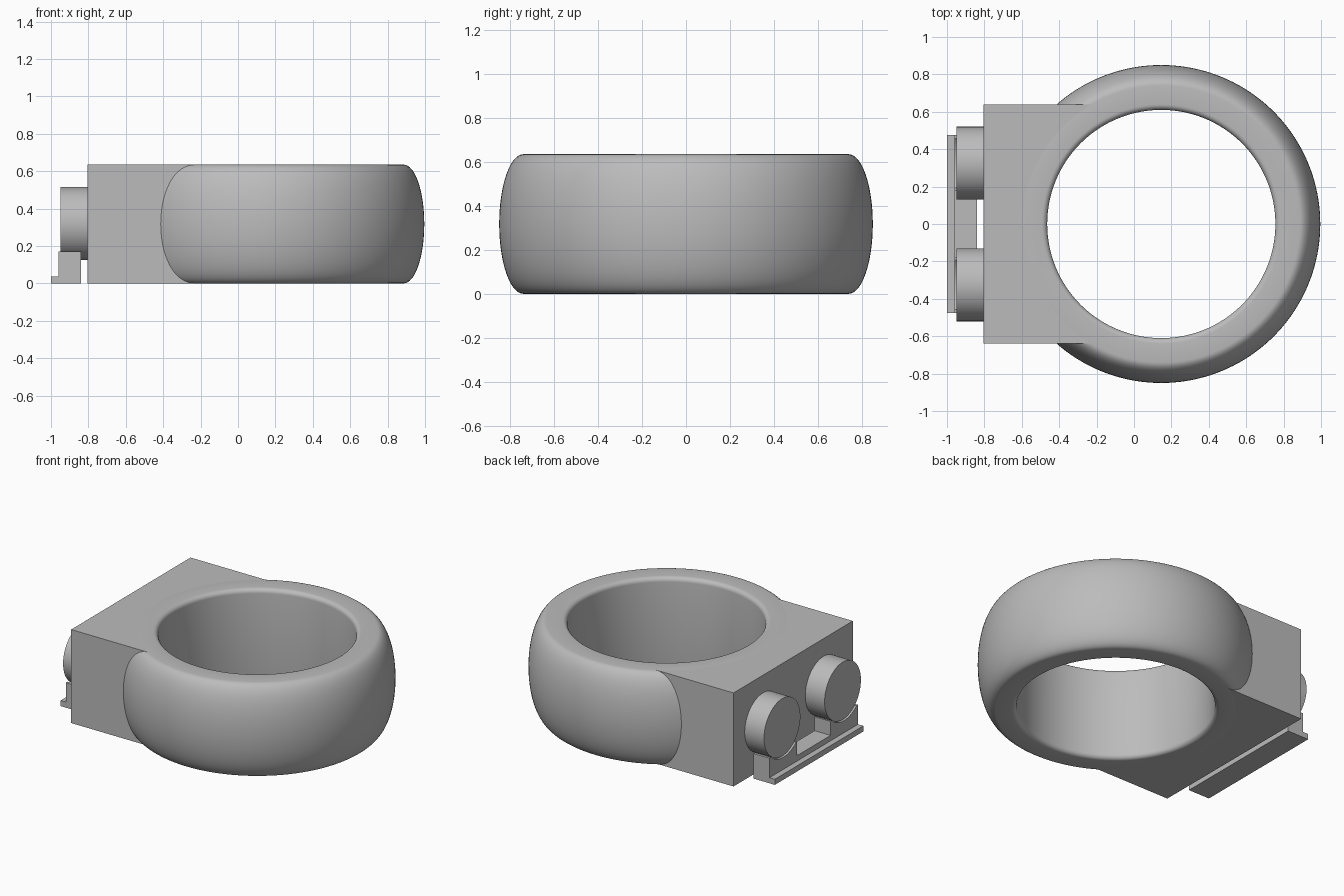
import bpy
import bmesh
from math import sin, cos, pi, asin, acos, radians
from mathutils import Vector

cube = bpy.data.objects.get("Cube")
if cube:
    bpy.data.objects.remove(cube)

HEIGHT = 0.635
MID = HEIGHT / 2
CENTRE_X = 0.146      # ring axis
FLAT_R = 0.74         # where the flat rim turns into the bulge
OUTER_R = 0.85
INNER_R = 0.61
FILLET = 0.03
BLOCK_Y = 0.64
KNOB_Y = 0.325
KNOB_R = 0.195

grey = bpy.data.materials.new("plain grey")
grey.use_nodes = True
grey.diffuse_color = (0.5, 0.5, 0.5, 1)
grey.node_tree.nodes["Principled BSDF"].inputs["Base Color"].default_value = (0.5, 0.5, 0.5, 1)


def finish(name, bm, smooth=False):
    bmesh.ops.recalc_face_normals(bm, faces=bm.faces[:])
    mesh = bpy.data.meshes.new(name)
    bm.to_mesh(mesh)
    bm.free()
    mesh.materials.append(grey)
    obj = bpy.data.objects.new(name, mesh)
    bpy.context.collection.objects.link(obj)
    if smooth:
        bpy.ops.object.select_all(action='DESELECT')
        obj.select_set(True)
        bpy.context.view_layer.objects.active = obj
        bpy.ops.object.shade_smooth_by_angle(angle=radians(30))
    return obj


def extrude(name, outline, offset, smooth=False):
    """Solid made by sweeping a closed flat outline along an offset."""
    bm = bmesh.new()
    face = bm.faces.new([bm.verts.new(p) for p in outline])
    moved = bmesh.ops.extrude_face_region(bm, geom=[face], use_keep_orig=True)["geom"]
    verts = [v for v in moved if isinstance(v, bmesh.types.BMVert)]
    bmesh.ops.translate(bm, verts=verts, vec=Vector(offset))
    return finish(name, bm, smooth)


def lathe(name, profile, steps):
    """Closed (radius, z) profile turned around the ring axis."""
    bm = bmesh.new()
    loops = []
    for i in range(steps):
        a = 2 * pi * i / steps
        loops.append([bm.verts.new((CENTRE_X + r * cos(a), r * sin(a), z)) for r, z in profile])
    n = len(profile)
    for i in range(steps):
        here, after = loops[i], loops[(i + 1) % steps]
        for j in range(n):
            k = (j + 1) % n
            bm.faces.new((here[j], after[j], after[k], here[k]))
    return finish(name, bm, True)


# Ring: elliptical outside, flat rims, straight bore with small rounded edges
profile = []
for i in range(33):
    t = -pi / 2 + pi * i / 32
    profile.append((FLAT_R + (OUTER_R - FLAT_R) * cos(t), MID + MID * sin(t)))
for side, first in ((HEIGHT - FILLET, pi / 2), (FILLET, pi)):
    for i in range(7):
        t = first + pi / 2 * i / 6
        profile.append((INNER_R + FILLET + FILLET * cos(t), side + FILLET * sin(t)))
lathe("ring", profile, 160)

# Mounting block: its inner side follows the ring and stays inside it
reach = asin(BLOCK_Y / FLAT_R)
outline = [(-0.805, -BLOCK_Y, 0), (-0.805, BLOCK_Y, 0)]
for i in range(49):
    a = pi - reach + 2 * reach * i / 48
    outline.append((CENTRE_X + FLAT_R * cos(a), FLAT_R * sin(a), 0))
extrude("mounting_block", outline, (0, 0, HEIGHT))

# Two round knobs on the end of the block
for name, y in (("back_knob", KNOB_Y), ("front_knob", -KNOB_Y)):
    circle = [(-0.95, y + KNOB_R * cos(2 * pi * i / 64), 0.32 + KNOB_R * sin(2 * pi * i / 64))
              for i in range(64)]
    extrude(name, circle, (0.15, 0, 0), True)

# Bracket: two cradles hollowed for the knobs, joined by a low bridge
CRADLE_TOP = 0.17
CRADLE_R = 0.2
half = acos((0.32 - CRADLE_TOP) / CRADLE_R)
right_half = [(0.18, 0.075), (0.18, CRADLE_TOP)]
for i in range(17):
    a = -half + 2 * half * i / 16
    right_half.append((KNOB_Y + CRADLE_R * sin(a), 0.32 - CRADLE_R * cos(a)))
right_half += [(0.475, CRADLE_TOP), (0.475, 0)]
section = right_half + [(-y, z) for y, z in reversed(right_half)]
extrude("knob_cradle", [(-0.96, y, z) for y, z in section], (0.12, 0, 0), True)

# Thin ledge along the foot of the bracket
ledge = [(-1, -0.475, 0), (-0.96, -0.475, 0), (-0.96, 0.475, 0), (-1, 0.475, 0)]
extrude("bracket_ledge", ledge, (0, 0, 0.038))
